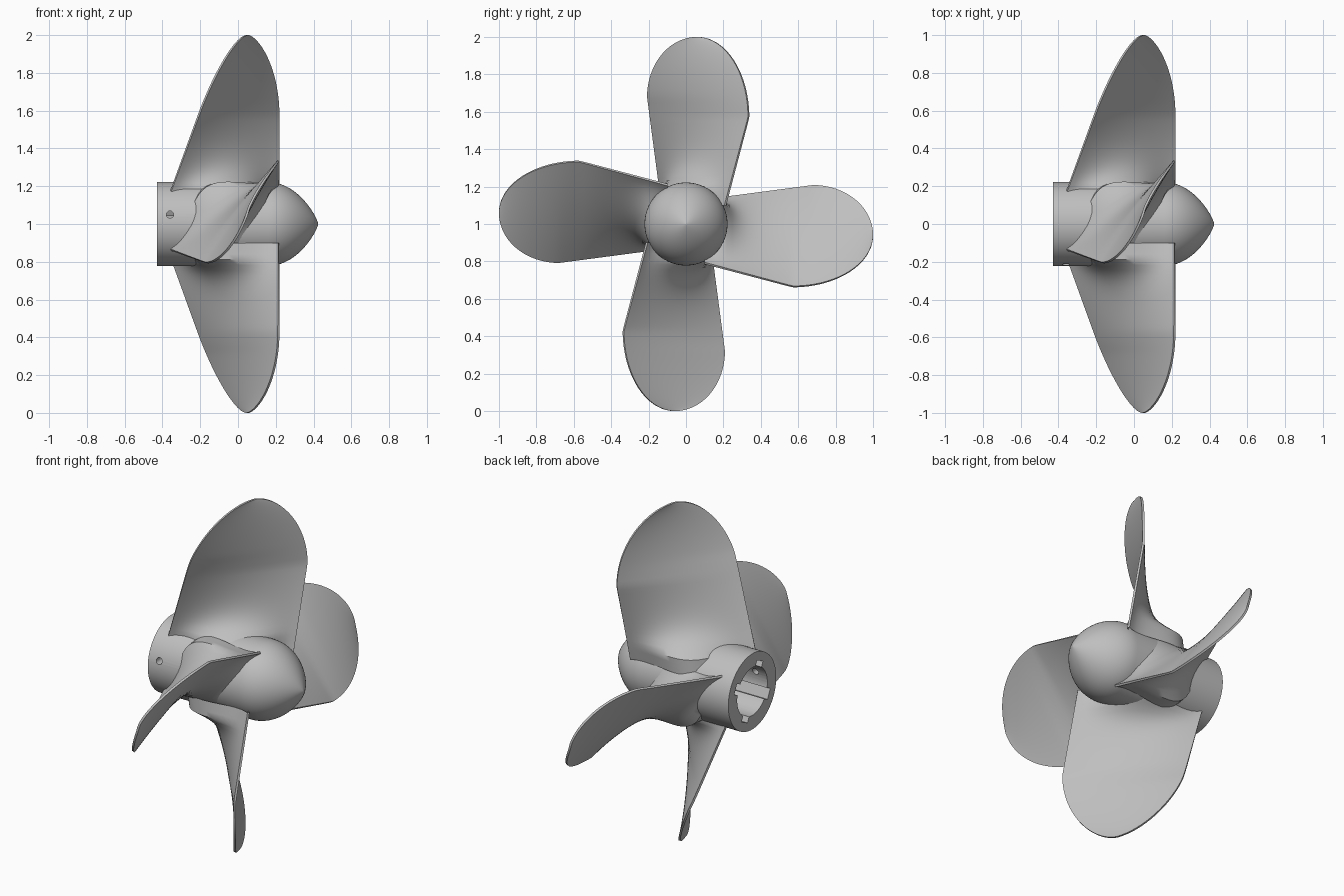
import bpy, bmesh
from math import sin, cos, pi, sqrt, exp, hypot, radians
from mathutils import Matrix, Vector

cube = bpy.data.objects.get("Cube")
if cube:
    bpy.data.objects.remove(cube, do_unlink=True)

# Single plain metal grey
grey = bpy.data.materials.new("metal_grey")
grey.use_nodes = True
colour = (0.52, 0.52, 0.52, 1)
grey.diffuse_color = colour
grey.node_tree.nodes["Principled BSDF"].inputs["Base Color"].default_value = colour

CENTRE = Vector((0, 0, 1))
HUB_R = 0.222


def make_object(name, bm):
    bmesh.ops.recalc_face_normals(bm, faces=bm.faces[:])
    mesh = bpy.data.meshes.new(name)
    bm.to_mesh(mesh)
    bm.free()
    mesh.materials.append(grey)
    obj = bpy.data.objects.new(name, mesh)
    obj.location = CENTRE
    bpy.context.collection.objects.link(obj)
    return obj


def activate(obj):
    bpy.ops.object.select_all(action='DESELECT')
    obj.select_set(True)
    bpy.context.view_layer.objects.active = obj


def smooth(obj, degrees):
    activate(obj)
    bpy.ops.object.shade_smooth_by_angle(angle=radians(degrees))


def cut(target, bm):
    cutter = make_object("cutter", bm)
    cutter.hide_render = True
    mod = target.modifiers.new("cut", 'BOOLEAN')
    mod.operation, mod.solver, mod.object = 'DIFFERENCE', 'EXACT', cutter
    activate(target)
    bpy.ops.object.modifier_apply(modifier=mod.name)
    bpy.data.objects.remove(cutter, do_unlink=True)


def cylinder(radius, depth, matrix, sides):
    bm = bmesh.new()
    bmesh.ops.create_cone(bm, cap_ends=True, segments=sides, radius1=radius,
                          radius2=radius, depth=depth, matrix=matrix)
    return bm


# Hub: straight barrel with a rounded, slightly pointed nose
def build_hub():
    profile = [(-0.43, 0), (-0.43, HUB_R)]
    for i in range(25):
        s = sin(i / 24 * pi / 2)
        profile.append((0.16 + 0.265 * s, HUB_R * max(0, 1 - s * s) ** 0.8))
    bm = bmesh.new()
    verts = [bm.verts.new((x, 0, r)) for x, r in profile]
    edges = [bm.edges.new(pair) for pair in zip(verts, verts[1:])]
    bmesh.ops.spin(bm, geom=verts + edges, cent=(0, 0, 0), axis=(1, 0, 0),
                   angle=2 * pi, steps=72, use_duplicate=False)
    bmesh.ops.remove_doubles(bm, verts=bm.verts[:], dist=0.0002)
    hub = make_object("hub", bm)

    # Shaft bore, four keyways and a set-screw hole
    along_x = Matrix.Rotation(pi / 2, 4, 'Y')
    cut(hub, cylinder(0.14, 0.5, Matrix.Translation((-0.25, 0, 0)) @ along_x, 48))
    for k in range(4):
        bm = bmesh.new()
        turn = Matrix.Rotation(radians(25) + k * pi / 2, 4, 'X')
        place = Matrix.Translation((-0.25, 0, 0.145))
        bmesh.ops.create_cube(bm, size=1, matrix=turn @ place @ Matrix.Diagonal((0.5, 0.06, 0.05, 1)))
        cut(hub, bm)
    screw = Matrix.Translation((-0.36, -0.2, 0.05)) @ Matrix.Rotation(pi / 2, 4, 'X')
    cut(hub, cylinder(0.019, 0.2, screw, 24))
    smooth(hub, 30)


# Blade outline: leading and trailing edge points at height r
def rounding(r, start):
    s = min(1, max(0, (r - start) / (1 - start)))
    return sqrt(1 - s * s)


def blade_edges(r):
    g = rounding(r, 0.57)
    lead = Vector((-0.35 + 0.366 * (r - 0.19) + 0.104 * (1 - g),
                   0.06 - 0.265 * rounding(r, 0.68) + 0.135 * max(0, 0.68 - r)))
    trail = Vector((0.05 + 0.165 * g ** 1.3,
                    0.06 + 0.275 * g - 0.266 * max(0, 0.57 - r)))
    return lead, trail


# Blade: twisted sections with a flared root, lofted from hub to tip
def build_blade(name, angle, rows=48, cols=24):
    bm = bmesh.new()
    loops = []
    normal = Vector((0, 1))
    for i in range(rows + 1):
        r = 0.1 + 0.9 * sin(i / rows * pi / 2)
        lead, trail = blade_edges(r)
        chord = trail - lead
        if chord.length > 0.02:
            normal = Vector((-chord.y, chord.x)).normalized()
        foil = 0.016 * (1 - r)
        flare = min(0.16, 0.11 * exp((0.22 - r) / 0.065))
        loop = []
        for side in (1, -1):
            for j in range(cols + 1):
                u = j / cols if side > 0 else 1 - j / cols
                bulge = sin(pi * u)
                half = 0.006 + foil * bulge + flare * bulge ** 2
                p = lead + chord * u + normal * half * side
                # Keep the buried root clear of the bore
                lift = max(1, 0.19 / hypot(p.y, r))
                loop.append(bm.verts.new((p.x, p.y * lift, r * lift)))
        loops.append(loop)
    for a, b in zip(loops, loops[1:]):
        for j in range(len(a)):
            k = (j + 1) % len(a)
            bm.faces.new((a[j], a[k], b[k], b[j]))
    tip = loops[-1]
    bmesh.ops.remove_doubles(bm, verts=tip, dist=0.0005)
    bmesh.ops.rotate(bm, verts=bm.verts[:], cent=(0, 0, 0),
                     matrix=Matrix.Rotation(angle, 3, 'X'))
    smooth(make_object(name, bm), 40)


build_hub()
for index, label in enumerate(("top", "front", "bottom", "back")):
    build_blade(label + "_blade", index * pi / 2)
